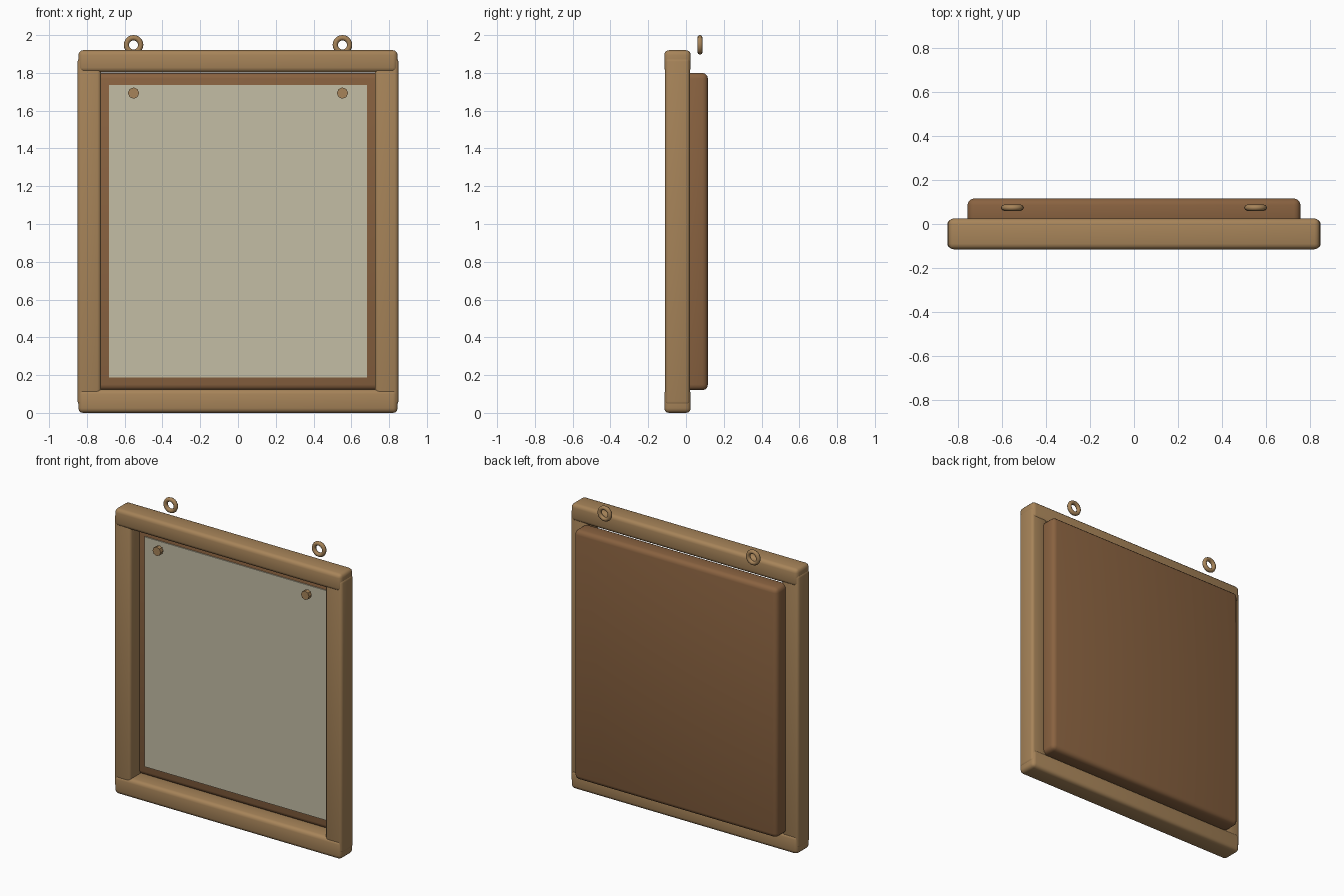
import bpy
import math

if "Cube" in bpy.data.objects:
    bpy.data.objects.remove(bpy.data.objects["Cube"])


def material(name, rgb):
    m = bpy.data.materials.new(name)
    m.diffuse_color = (*rgb, 1.0)
    m.use_nodes = True
    m.node_tree.nodes["Principled BSDF"].inputs["Base Color"].default_value = m.diffuse_color
    return m


light_wood = material("light_wood", (0.385, 0.230, 0.100))
dark_wood = material("dark_wood", (0.250, 0.122, 0.051))
paper = material("paper", (0.552, 0.509, 0.376))


def finish(name, mat):
    ob = bpy.context.object
    ob.name = name
    ob.data.materials.append(mat)
    return ob


def box(name, x, y, z, mat, bevel=0.0):
    """Box from (min, max) ranges, with optional rounded edges."""
    bpy.ops.mesh.primitive_cube_add(size=1)
    ob = finish(name, mat)
    for v in ob.data.vertices:
        v.co = [(r[0] + r[1]) / 2 + c * (r[1] - r[0]) for r, c in zip((x, y, z), v.co)]
    if bevel:
        mod = ob.modifiers.new("rounded", 'BEVEL')
        mod.width = bevel
        mod.segments = 3
        bpy.ops.object.modifier_apply(modifier=mod.name)
        bpy.ops.object.shade_smooth_by_angle(angle=math.radians(40))
    return ob


# Frame rails
box("bottom_rail", (-0.845, 0.845), (-0.115, 0.025), (0.0, 0.125), light_wood, 0.025)
box("top_rail", (-0.845, 0.845), (-0.115, 0.025), (1.803, 1.92), light_wood, 0.025)

# Back panel and the sheet on it
box("back_panel", (-0.757, 0.757), (-0.012, 0.116), (0.12, 1.80), dark_wood, 0.03)
box("sheet", (-0.683, 0.683), (-0.019, -0.011), (0.187, 1.735), paper)

for side, s in (("left", -1), ("right", 1)):
    # Frame stiles
    box(side + "_stile", sorted((s * 0.725, s * 0.849)), (-0.11, 0.02),
        (0.04, 1.88), light_wood, 0.02)

    # Pins on the sheet
    bpy.ops.mesh.primitive_cylinder_add(vertices=8, radius=0.03, depth=0.03,
                                        location=(s * 0.553, -0.062, 1.693),
                                        rotation=(math.pi / 2, 0, 0))
    finish(side + "_pin", light_wood)

    # Hanging rings
    bpy.ops.mesh.primitive_torus_add(major_radius=0.038, minor_radius=0.014,
                                     major_segments=20, minor_segments=8,
                                     location=(s * 0.553, 0.074, 1.948),
                                     rotation=(math.pi / 2, 0, 0))
    finish(side + "_hanging_ring", light_wood)
    bpy.ops.object.shade_smooth_by_angle(angle=math.radians(50))
